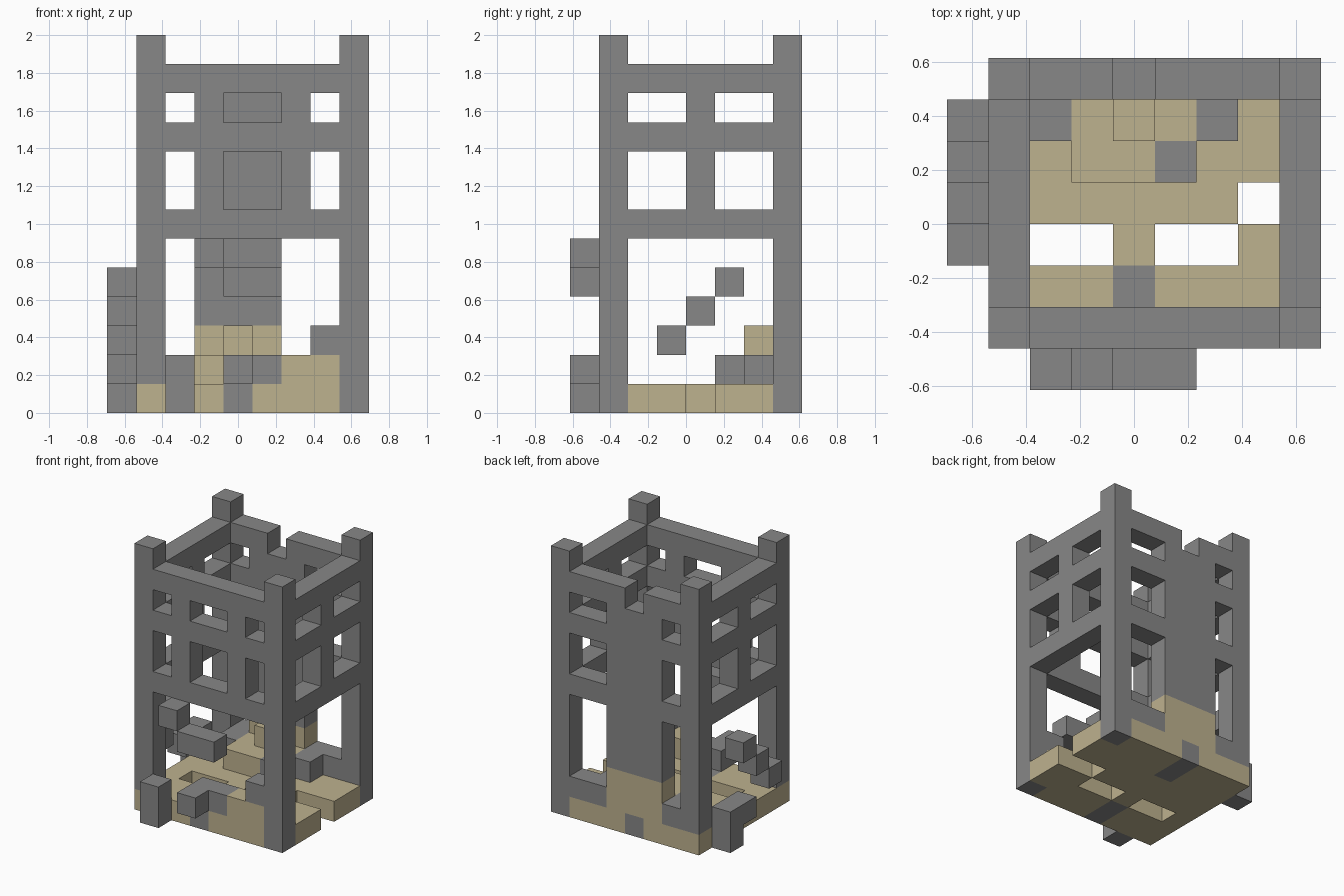
import bpy, bmesh
from mathutils import Vector

cube = bpy.data.objects.get("Cube")
if cube:
    bpy.data.objects.remove(cube, do_unlink=True)

U = 2 / 13                                # edge of one block
ORIGIN = Vector((-4.5, -4, 0))            # grid is 9 x 8 x 13 blocks
STONE, SAND = 0, 1


def make_material(name, rgb):
    mat = bpy.data.materials.new(name)
    mat.use_nodes = True
    mat.diffuse_color = (*rgb, 1)
    mat.node_tree.nodes["Principled BSDF"].inputs["Base Color"].default_value = (*rgb, 1)
    return mat


materials = [make_material("grey_stone", (0.245, 0.245, 0.245)),
             make_material("pale_sand", (0.515, 0.445, 0.275))]
cells = {}                                # block position -> (part, colour)


def block_range(x, y, z):
    """Every block in the inclusive ranges; a single number is one layer."""
    spans = [(s, s) if isinstance(s, int) else s for s in (x, y, z)]
    ranges = [range(a, b + 1) for a, b in spans]
    return [(i, j, k) for i in ranges[0] for j in ranges[1] for k in ranges[2]]


def fill(part, x, y, z, colour=STONE):
    for c in block_range(x, y, z):
        cells[c] = (part, colour)


def carve(x, y, z):
    for c in block_range(x, y, z):
        cells.pop(c, None)


def paint(x, y, z, colour):
    for c in block_range(x, y, z):
        if c in cells:
            cells[c] = (cells[c][0], colour)


# Walls, from the first-floor band up to the rim
fill("front_wall", (2, 7), 1, (6, 11))
fill("back_wall", (2, 7), 7, (1, 11))
for part, x in (("right_wall", 1), ("left_wall", 8)):
    fill(part, x, (2, 6), (6, 11))

# Windows on two storeys, same layout on each
for rows in ((7, 8), 10):
    for span in (2, (4, 5), 7):
        carve(span, 1, rows)
    for span in (2, (6, 7)):
        carve(span, 7, rows)
    for x in (1, 8):
        for span in ((2, 3), (5, 6)):
            carve(x, span, rows)

# Lower back openings and the broken rim
for span in (2, (6, 7)):
    carve(span, 7, (2, 5))
carve(4, 7, 11)
paint((3, 5), 7, (1, 2), SAND)

# Ground slab with missing and stone patches
fill("floor", (1, 8), (1, 7), 0, SAND)
carve((2, 3), 3, 0)
carve((5, 6), 3, 0)
carve((7, 8), 4, 0)
paint(4, (1, 2), 0, STONE)
paint(4, (6, 7), 0, STONE)

# Corner columns; the right pair stands on sand
for part, x, y in (("front_right_column", 1, 1), ("back_right_column", 1, 7),
                   ("front_left_column", 8, 1), ("back_left_column", 8, 7)):
    fill(part, x, y, (0, 12))
paint(1, (1, 7), 0, SAND)

# Remains of the lower front wall
fill("front_wall_stump", (4, 7), 1, 1)
paint((6, 7), 1, 1, SAND)
fill("front_wall_stump", 7, 1, 2)

# Rubble heap inside, against the back wall
fill("inner_rubble", (3, 5), (5, 6), 1, SAND)
fill("inner_rubble", 4, 6, 2, SAND)
for x, y in ((5, 5), (2, 6), (6, 6)):
    fill("inner_rubble", x, y, 1)

# Loose blocks in front
fill("front_post", 2, 0, (0, 1))
fill("front_step", 4, 0, 1)
fill("front_beam", (4, 5), 0, 4)
fill("front_high_block", 3, 0, 5)

# Blocks climbing the right side
fill("side_post", 0, 6, (0, 1))
fill("side_post", 0, 5, 1)
for step in range(3):
    fill(f"side_step_{step + 1}", 0, 3 + step, 2 + step)


def face_corners(cell, axis, sign):
    """Four corners of one block face, wound to face outwards."""
    u, v = (axis + 1) % 3, (axis + 2) % 3
    loop = [(0, 0), (1, 0), (1, 1), (0, 1)]
    for a, b in (loop if sign > 0 else reversed(loop)):
        p = Vector(cell)
        p[axis] += sign > 0
        p[u] += a
        p[v] += b
        yield (p + ORIGIN) * U


def build(part):
    """Skin one part's exposed faces and merge the flat ones."""
    bm = bmesh.new()
    for cell, (owner, colour) in cells.items():
        if owner != part:
            continue
        for axis in range(3):
            for sign in (-1, 1):
                neighbour = list(cell)
                neighbour[axis] += sign
                if tuple(neighbour) in cells:
                    continue
                verts = [bm.verts.new(p) for p in face_corners(cell, axis, sign)]
                bm.faces.new(verts).material_index = colour
    bmesh.ops.remove_doubles(bm, verts=bm.verts, dist=0.001)
    bmesh.ops.dissolve_limit(bm, angle_limit=0.01, verts=bm.verts,
                             edges=bm.edges, delimit={'MATERIAL'})
    mesh = bpy.data.meshes.new(part)
    bm.to_mesh(mesh)
    bm.free()
    for mat in materials:
        mesh.materials.append(mat)
    bpy.context.collection.objects.link(bpy.data.objects.new(part, mesh))


for part in sorted({owner for owner, _ in cells.values()}):
    build(part)
